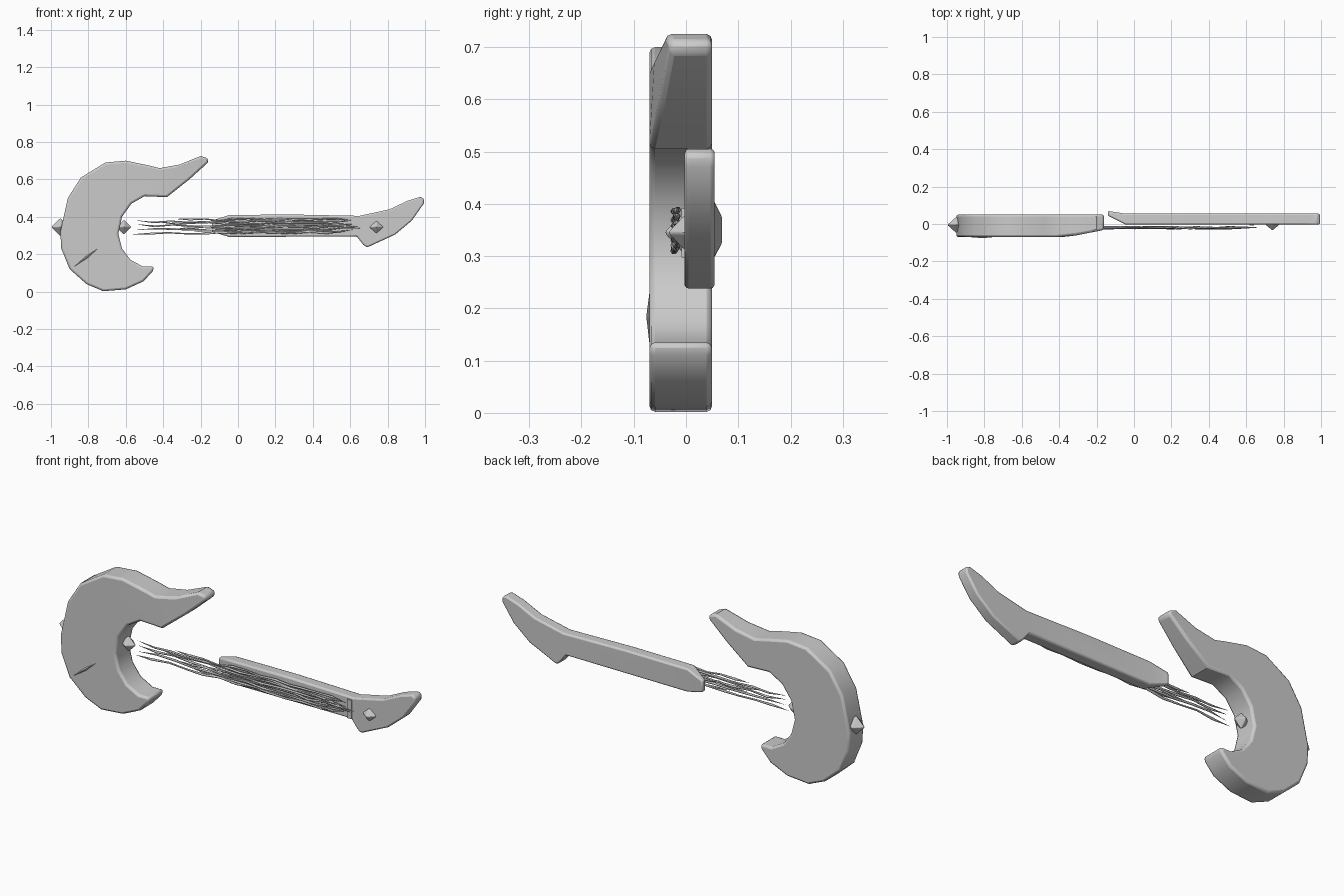
import bpy, bmesh, random
from mathutils import Vector

random.seed(4)
cube = bpy.data.objects.get("Cube")
if cube:
    bpy.data.objects.remove(cube, do_unlink=True)

grey = bpy.data.materials.new("plain grey")
grey.use_nodes = True
grey.diffuse_color = (0.6, 0.6, 0.6, 1)
grey.node_tree.nodes["Principled BSDF"].inputs["Base Color"].default_value = (0.6, 0.6, 0.6, 1)


def activate(obj):
    bpy.ops.object.select_all(action='DESELECT')
    obj.select_set(True)
    bpy.context.view_layer.objects.active = obj


def finish(name, bm, bevel=0.0, smooth=None):
    bmesh.ops.recalc_face_normals(bm, faces=bm.faces[:])
    mesh = bpy.data.meshes.new(name)
    bm.to_mesh(mesh)
    bm.free()
    mesh.materials.append(grey)
    obj = bpy.data.objects.new(name, mesh)
    bpy.context.collection.objects.link(obj)
    if bevel:
        mod = obj.modifiers.new("soft_rim", 'BEVEL')
        mod.width, mod.segments = bevel, 2
        mod.limit_method, mod.angle_limit = 'ANGLE', 0.8
    if smooth:
        activate(obj)
        bpy.ops.object.shade_smooth_by_angle(angle=smooth)
    return obj


def slab(name, outline, depth, split, bevel):
    """Outline in x, z; depth(x, z) gives front and back y; split joins two outline points."""
    bm = bmesh.new()
    rims = [[bm.verts.new((x, depth(x, z)[side], z)) for x, z in outline] for side in (0, 1)]
    for rim in rims:
        face = bm.faces.new(rim)
        bmesh.utils.face_split(face, rim[split[0]], rim[split[1]])
    n = len(outline)
    for i in range(n):
        j = (i + 1) % n
        bm.faces.new((rims[0][i], rims[0][j], rims[1][j], rims[1][i]))
    return finish(name, bm, bevel, 0.7)


def stud(name, centre, radii):
    bm = bmesh.new()
    c = Vector(centre)
    tips = []
    for axis in range(3):
        step = Vector((0, 0, 0))
        step[axis] = radii[axis]
        tips += [bm.verts.new(c + step), bm.verts.new(c - step)]
    for a in tips[:2]:
        for b in tips[2:4]:
            for d in tips[4:]:
                bm.faces.new((a, b, d))
    return finish(name, bm, 0.004)


# Crescent body with a horn that thins towards its tip
crescent = [(-.20, .725), (-.31, .68), (-.42, .66), (-.48, .675), (-.60, .70), (-.71, .69),
            (-.84, .61), (-.91, .50), (-.95, .32), (-.945, .23), (-.90, .12), (-.81, .04),
            (-.72, .002), (-.60, .012), (-.505, .055), (-.455, .11), (-.45, .135), (-.51, .135),
            (-.575, .17), (-.62, .23), (-.64, .31), (-.62, .40), (-.57, .47), (-.50, .51),
            (-.38, .505), (-.26, .60), (-.16, .69), (-.16, .712)]


def body_depth(x, z):
    t = max(0, (x + .38) / .22) if z > .45 else 0
    return -.07 + .038 * t, .05


slab("crescent_body", crescent, body_depth, (2, 24), .011)

# Neck with an angled end and a curved headstock
neck = [(-.045, .41), (.30, .412), (.65, .405), (.81, .44), (.905, .485), (.975, .507),
        (.995, .495), (.993, .47), (.93, .38), (.84, .305), (.69, .236), (.67, .25),
        (.635, .295), (-.045, .292), (-.14, .32), (-.14, .38)]


def neck_depth(x, z):
    return (.045, .07) if x < -.1 else (-.003, .055)


slab("neck", neck, neck_depth, (0, 13), .008)

# Pointed studs
stud("headstock_stud", (.74, -.003, .345), (.04, .033, .035))
stud("inner_stud", (-.61, -.005, .345), (.042, .038, .042))
stud("outer_stud", (-.95, -.005, .345), (.05, .045, .05))

# Bridge plate under the string ends
bm = bmesh.new()
bmesh.ops.create_cube(bm, size=1)
for v in bm.verts:
    v.co = (.63 + v.co.x * .025, -.004 + v.co.y * .01, .345 + v.co.z * .095)
finish("string_nut", bm)

# Shallow crease across the lower front of the body
bm = bmesh.new()
ends = [bm.verts.new(p) for p in ((-.90, -.068, .115), (-.81, -.068, .195),
                                  (-.73, -.068, .245), (-.80, -.068, .18))]
peak = bm.verts.new((-.81, -.076, .185))
for i in range(4):
    bm.faces.new((ends[i], ends[(i + 1) % 4], peak))
finish("body_crease", bm)

# Ragged strings with pointed ends
curve = bpy.data.curves.new("strings", 'CURVE')
curve.dimensions = '3D'
curve.bevel_depth, curve.bevel_resolution = .006, 1
for k in range(8):
    height = .316 + k * .0095
    start = random.uniform(-.57, -.53) if k % 2 == 0 else random.uniform(-.42, -.2)
    end = random.uniform(.56, .66)
    spline = curve.splines.new('POLY')
    count = 13
    spline.points.add(count - 1)
    for i, p in enumerate(spline.points):
        t = i / (count - 1)
        spread = (height - .35) * .15 * (1 - t)
        p.co = (start + (end - start) * t, -.02 + random.uniform(-.005, .005),
                height + spread + random.uniform(-.006, .006), 1)
        p.radius = .05 if i in (0, count - 1) else random.uniform(.6, 1)
curve.materials.append(grey)
strings = bpy.data.objects.new("strings", curve)
bpy.context.collection.objects.link(strings)
activate(strings)
bpy.ops.object.convert(target='MESH')
